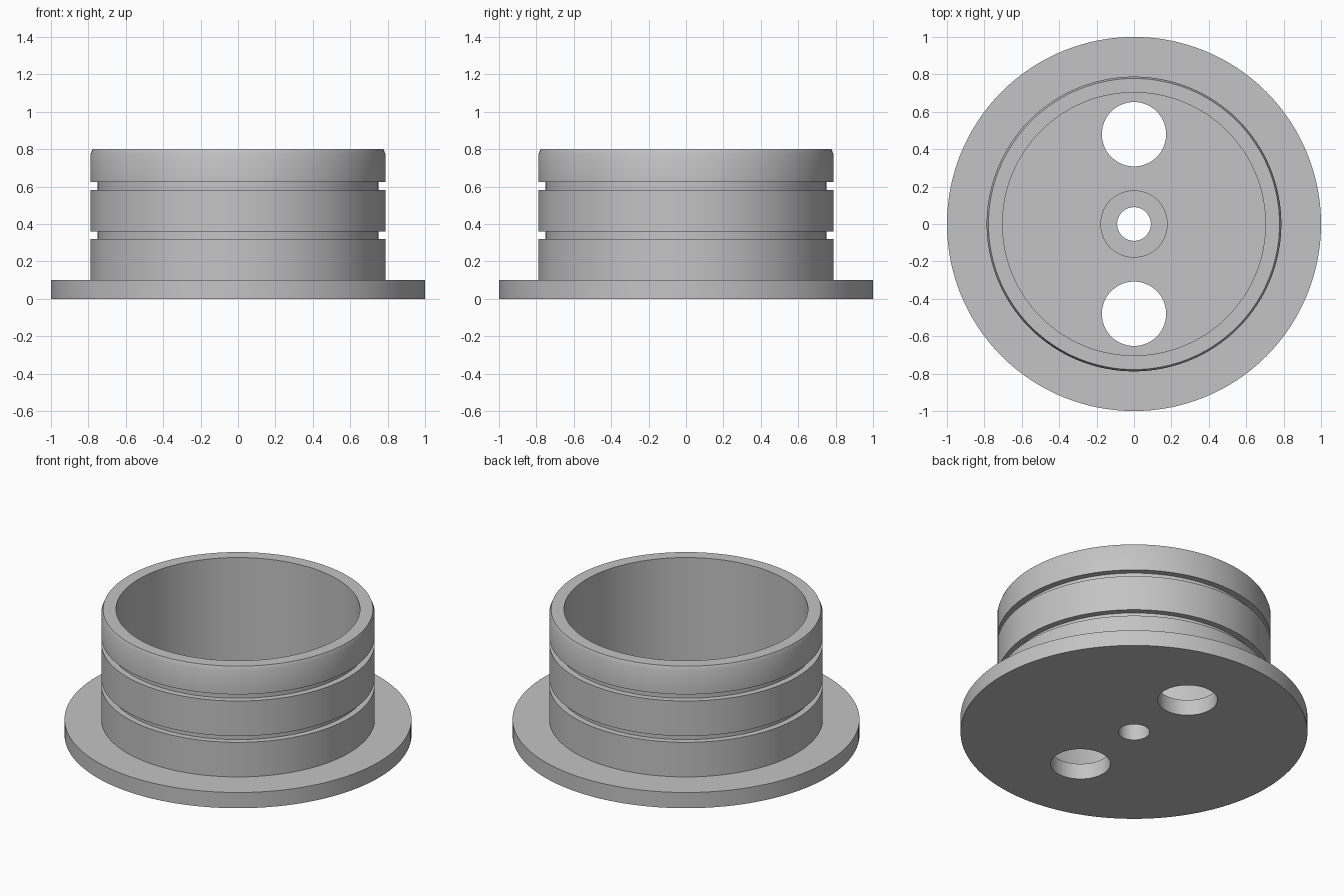
import bpy, bmesh, math
from mathutils import Vector

cube = bpy.data.objects.get("Cube")
if cube:
    bpy.data.objects.remove(cube, do_unlink=True)

SEGMENTS = 128
FLOOR = 0.1        # flange and floor thickness
OUTER = 0.788      # outer wall radius
GROOVE = 0.75      # radius at the bottom of the seal grooves

grey = bpy.data.materials.new("plain grey")
grey.use_nodes = True
colour = (0.55, 0.55, 0.55, 1)
grey.diffuse_color = colour
grey.node_tree.nodes["Principled BSDF"].inputs["Base Color"].default_value = colour


def lathe(name, profile):
    """Revolve a closed (radius, height) outline around the z axis."""
    bm = bmesh.new()
    verts = [bm.verts.new((r, 0, z)) for r, z in profile]
    edges = [bm.edges.new((v, verts[i - 1])) for i, v in enumerate(verts)]
    bmesh.ops.spin(bm, geom=verts + edges, cent=(0, 0, 0), axis=(0, 0, 1),
                   angle=math.tau, steps=SEGMENTS, use_duplicate=False)
    bmesh.ops.remove_doubles(bm, verts=bm.verts, dist=1e-4)
    bmesh.ops.recalc_face_normals(bm, faces=bm.faces)
    mesh = bpy.data.meshes.new(name)
    bm.to_mesh(mesh)
    bm.free()
    obj = bpy.data.objects.new(name, mesh)
    bpy.context.collection.objects.link(obj)
    mesh.materials.append(grey)
    return obj


# Flange, grooved wall, hollow cup and central boss in one outline
outline = [(0.09, 0), (1, 0), (1, FLOOR), (OUTER, FLOOR)]
for low, high in ((0.32, 0.36), (0.583, 0.625)):
    outline += [(OUTER, low), (GROOVE, low), (GROOVE, high), (OUTER, high)]
outline += [(OUTER, 0.775), (0.778, 0.8), (0.703, 0.8), (0.703, FLOOR),
            (0.18, FLOOR), (0.18, 0.2), (0.09, 0.2)]
body = lathe("flanged_cup", outline)

# Two round holes through the floor
bpy.context.view_layer.objects.active = body
for side in (-1, 1):
    bpy.ops.mesh.primitive_cylinder_add(vertices=64, radius=0.172, depth=0.3,
                                        location=(0, side * 0.48, 0.05))
    cutter = bpy.context.object
    cutter.name = "hole_cutter"
    cutter.hide_render = True
    cutter.data.materials.append(grey)
    bpy.context.view_layer.objects.active = body
    cut = body.modifiers.new("floor_hole", 'BOOLEAN')
    cut.operation = 'DIFFERENCE'
    cut.solver = 'EXACT'
    cut.object = cutter
    bpy.ops.object.modifier_apply(modifier=cut.name)
    bpy.data.objects.remove(cutter, do_unlink=True)

# Smooth round walls with crisp edges
bpy.ops.object.select_all(action='DESELECT')
body.select_set(True)
bpy.context.view_layer.objects.active = body
bpy.ops.object.shade_smooth_by_angle(angle=math.radians(30))
